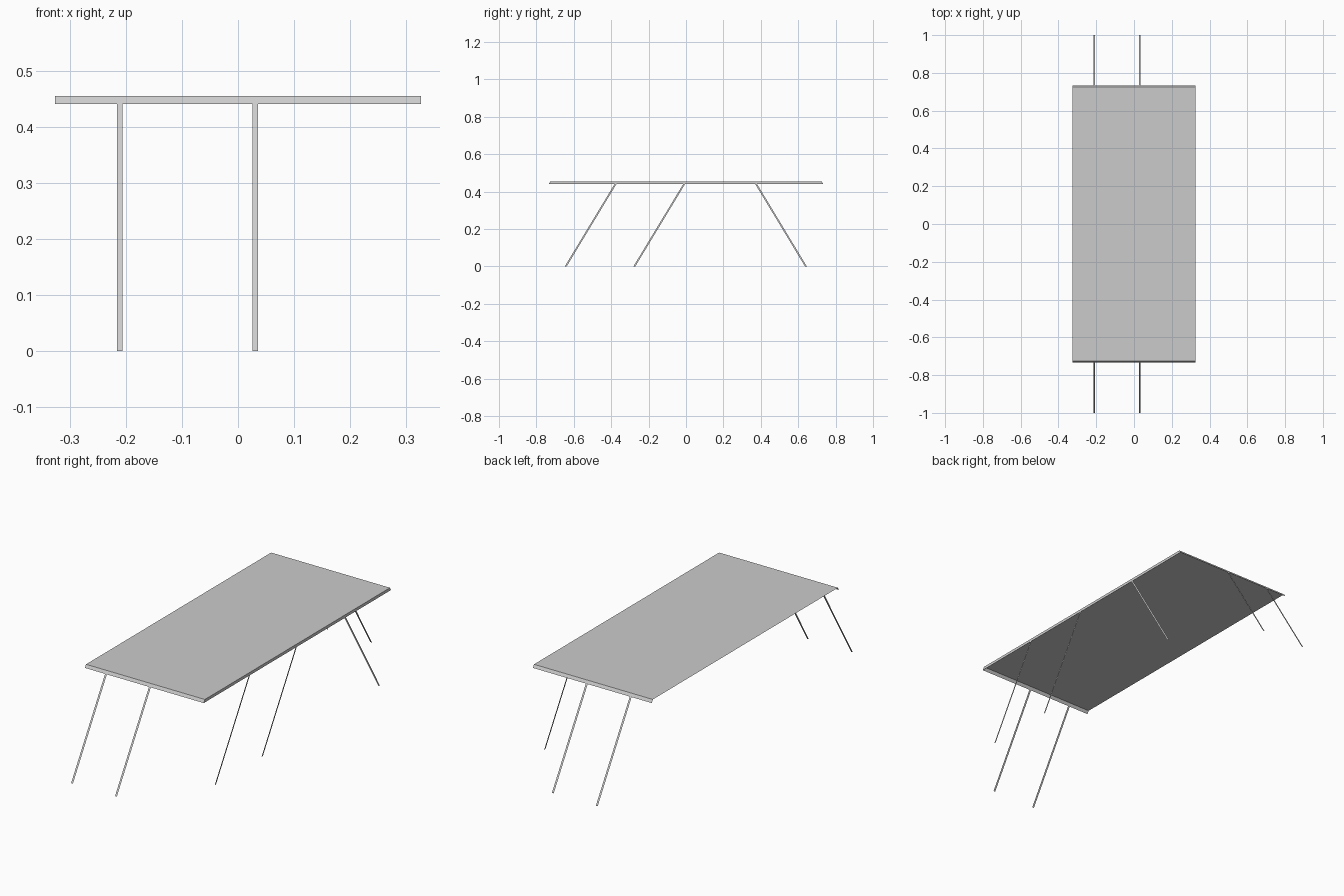
import bpy

if "Cube" in bpy.data.objects:
    bpy.data.objects.remove(bpy.data.objects["Cube"], do_unlink=True)

HALF_X = 0.326            # half width of the top
END_Y = 0.734             # lower edge of the sloped end flaps
TOP_Z, RIM_Z = 0.4545, 0.44
SPLAY = 0.266             # how far a foot leans outward
LEG_W = 0.01
TOP_Y = END_Y - SPLAY * (TOP_Z - RIM_Z) / RIM_Z

grey = bpy.data.materials.new("plain_grey")
grey.use_nodes = True
colour = (0.6, 0.6, 0.6, 1)
grey.diffuse_color = colour
grey.node_tree.nodes["Principled BSDF"].inputs["Base Color"].default_value = colour


def sheet(name, corners):
    """One thin flat panel from its four corners."""
    mesh = bpy.data.meshes.new(name)
    mesh.from_pydata(corners, [], [range(4)])
    mesh.materials.append(grey)
    obj = bpy.data.objects.new(name, mesh)
    bpy.context.collection.objects.link(obj)
    return obj


# Table top
sheet("table_top", [(-HALF_X, -TOP_Y, TOP_Z), (HALF_X, -TOP_Y, TOP_Z),
                    (HALF_X, TOP_Y, TOP_Z), (-HALF_X, TOP_Y, TOP_Z)])

# Sloped flaps and splayed flat legs at both ends
for end, s in (("front", -1), ("back", 1)):
    w = -s * HALF_X
    sheet(end + "_flap", [(-w, s * END_Y, RIM_Z), (w, s * END_Y, RIM_Z),
                          (w, s * TOP_Y, TOP_Z), (-w, s * TOP_Y, TOP_Z)][::1])
    for side, x in (("right", -0.2105), ("left", 0.0305)):
        h = -s * LEG_W / 2
        foot = s * (END_Y + SPLAY)
        sheet(f"{end}_{side}_leg", [(x - h, foot, 0), (x + h, foot, 0),
                                    (x + h, s * END_Y, RIM_Z), (x - h, s * END_Y, RIM_Z)])

# Upright flap along the left side only
sheet("side_flap", [(HALF_X, -END_Y, RIM_Z), (HALF_X, END_Y, RIM_Z),
                    (HALF_X, TOP_Y, TOP_Z), (HALF_X, -TOP_Y, TOP_Z)])

# Flat legs leaning along the left side
for name, y, s in (("side_front_leg", -0.377, -1), ("side_middle_leg", -0.01, -1),
                   ("side_back_leg", 0.375, 1)):
    h = LEG_W / 2
    foot = y + s * SPLAY
    sheet(name, [(HALF_X, foot - h, 0), (HALF_X, foot + h, 0),
                 (HALF_X, y + h, RIM_Z), (HALF_X, y - h, RIM_Z)])

# Wind every panel so its face points outward
for obj in bpy.data.objects:
    if obj.type == 'MESH' and grey.name in obj.data.materials:
        poly = obj.data.polygons[0]
        n, c = poly.normal, poly.center
        if n.x * c.x + n.y * c.y + n.z < 0:
            obj.data.flip_normals()
